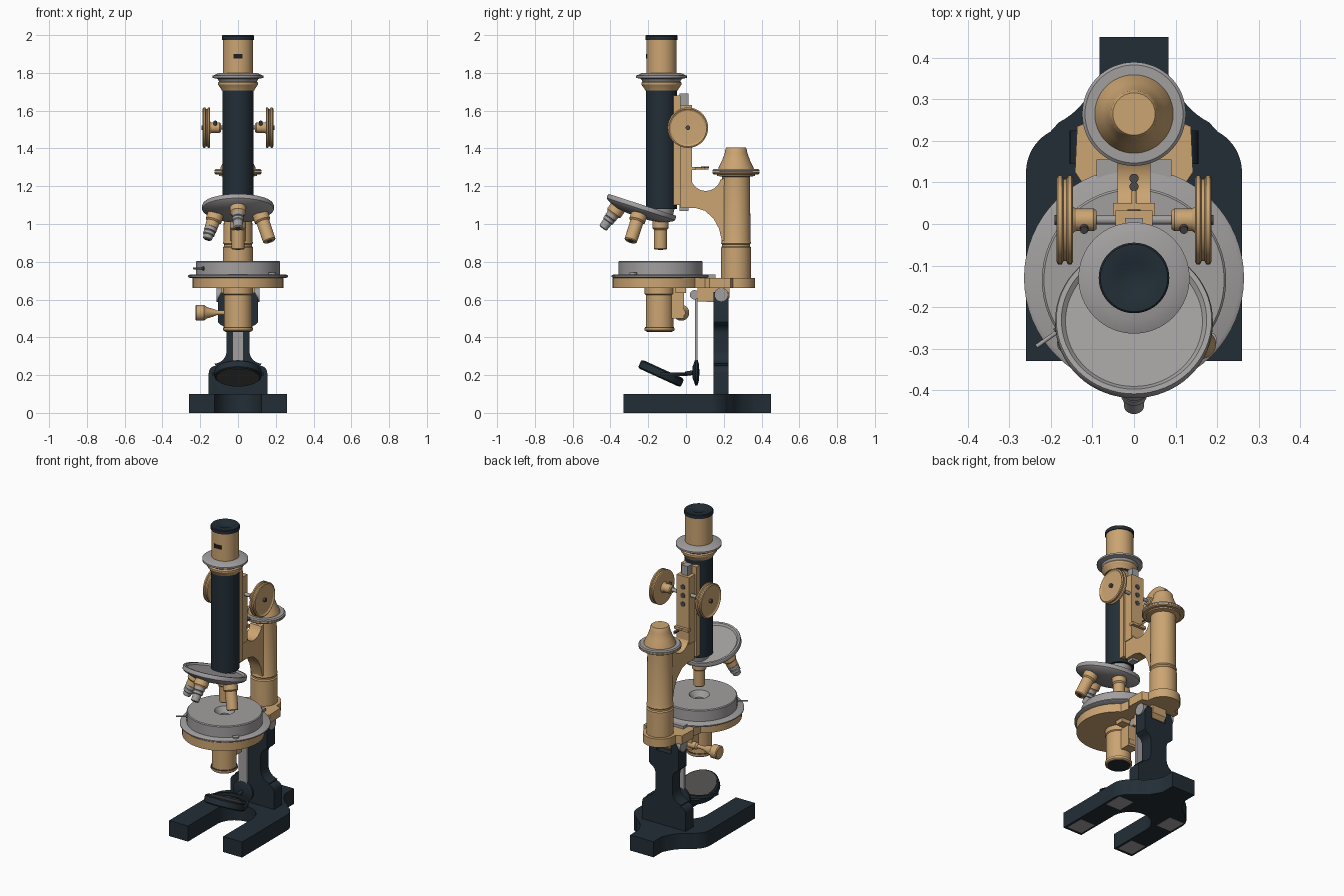
import bpy, bmesh, math
from mathutils import Vector, Matrix

def mat(name, c):
    m = bpy.data.materials.new(name)
    m.diffuse_color = (*c, 1)
    return m

BRASS = mat("brass", (0.6, 0.375, 0.17))
STEEL = mat("steel_grey", (0.36, 0.345, 0.345))
DARK = mat("blue_black_enamel", (0.016, 0.027, 0.037))
GLASS = mat("mirror_grey", (0.075, 0.07, 0.068))
BLACK = mat("black_holes", (0.014, 0.014, 0.014))

def finish(name, bm, m):
    bmesh.ops.remove_doubles(bm, verts=bm.verts, dist=1e-5)
    bmesh.ops.recalc_face_normals(bm, faces=bm.faces)
    me = bpy.data.meshes.new(name)
    bm.to_mesh(me)
    bm.free()
    me.materials.append(m)
    for p in me.polygons:
        p.use_smooth = True
    me.set_sharp_from_angle(angle=math.radians(32))
    ob = bpy.data.objects.new(name, me)
    bpy.context.collection.objects.link(ob)
    return ob

def lathe(name, prof, c, m, d=(0, 0, 1), n=64):
    """Spin (radius, height) points about direction d through c."""
    bm = bmesh.new()
    rot = Vector(d).to_track_quat('Z', 'Y').to_matrix().to_4x4()
    rings = [[bm.verts.new((r * math.cos(2 * math.pi * i / n), r * math.sin(2 * math.pi * i / n), z))
              for i in range(n)] for r, z in prof]
    for a, b in zip(rings, rings[1:]):
        for i in range(n):
            bm.faces.new((a[i], a[(i + 1) % n], b[(i + 1) % n], b[i]))
    bmesh.ops.transform(bm, matrix=Matrix.Translation(c) @ rot, verts=bm.verts)
    return finish(name, bm, m)

def cyl(name, r, a, b, m, n=32):
    """Solid cylinder from point a to point b."""
    d = Vector(b) - Vector(a)
    return lathe(name, [(0, 0), (r, 0), (r, d.length), (0, d.length)], a, m, d, n)

def prism(name, pts, axis, lo, hi, m):
    """Extrude an outline along an axis."""
    f = {'x': lambda p, t: (t, p[0], p[1]), 'y': lambda p, t: (p[0], t, p[1]),
         'z': lambda p, t: (p[0], p[1], t)}[axis]
    bm = bmesh.new()
    face = bm.faces.new([bm.verts.new(f(p, lo)) for p in pts])
    g = bmesh.ops.extrude_face_region(bm, geom=[face])
    off = Vector(f((0, 0), hi - lo))
    bmesh.ops.translate(bm, vec=off, verts=[v for v in g['geom'] if isinstance(v, bmesh.types.BMVert)])
    return finish(name, bm, m)

def box(name, x, y, z, m):
    return prism(name, [(x[0], y[0]), (x[1], y[0]), (x[1], y[1]), (x[0], y[1])], 'z', z[0], z[1], m)

def arc(cx, cy, r, a0, a1, n=12):
    return [(cx + r * math.cos(math.radians(a0 + (a1 - a0) * i / n)),
             cy + r * math.sin(math.radians(a0 + (a1 - a0) * i / n))) for i in range(n + 1)]

def sym(half):
    """Mirror a right-hand outline to the left."""
    return half + [(-x, y) for x, y in reversed(half) if abs(x) > 1e-6]

TY, CY = -0.13, 0.265   # optical axis and column axis

# Horseshoe foot with ogee shoulders and a tail
half = [(0, 0.09)] + arc(0, -0.035, 0.125, 84, 0, 14) + [(0.125, -0.33), (0.26, -0.33)]
half += arc(0.15, 0.125, 0.11, 0, 62, 10) + arc(0.263, 0.405, 0.18, 243, 202, 8) + [(0.083, 0.36), (0.083, 0.45)]
prism("horseshoe_foot", sym(half), 'z', 0, 0.1, DARK)
for s in (-1, 1):
    for y in (-0.25, 0.1):
        box("foot_pad", sorted((s * 0.14, s * 0.245)), (y - 0.06, y + 0.06), (-0.0005, 0.002), STEEL)

# Pillar with flared foot and forked head
half = [(0.155, 0.1), (0.155, 0.21)] + arc(0.115, 0.21, 0.04, 15, 85, 6) + arc(0.13, 0.33, 0.07, 265, 180, 8)
half += [(0.06, 0.42)] + arc(0.11, 0.42, 0.05, 180, 110, 6) + [(0.105, 0.48), (0.105, 0.61), (0.09, 0.64), (0.052, 0.64), (0.052, 0.57)]
prism("pillar", sym(half), 'y', 0.145, 0.225, DARK)
cyl("hinge_pin", 0.037, (-0.115, 0.187, 0.625), (0.115, 0.187, 0.625), STEEL)
prism("hinge_block", [(0.06, 0.59), (0.21, 0.585), (0.23, 0.61), (0.23, 0.67), (0.06, 0.67)], 'x', -0.05, 0.05, BRASS)

# Stage: brass plate with tail, steel rim, thick rotating table with well
half = [(0, -0.39)] + arc(0, -0.15, 0.24, -80, 55, 30) + [(0.125, 0.1), (0.142, 0.125), (0.137, 0.235), (0.1, 0.25)]
half += arc(0, CY, 0.1, 0, 90, 10)
prism("stage_plate", sym(half), 'z', 0.66, 0.715, BRASS)
lathe("stage_rim", [(0.06, 0.714), (0.255, 0.714), (0.265, 0.72), (0.265, 0.727), (0.255, 0.733), (0.06, 0.733)],
      (0, TY, 0), STEEL)
lathe("rotating_table", [(0.045, 0.725), (0.222, 0.725), (0.222, 0.8), (0.217, 0.805), (0.06, 0.805), (0.035, 0.77),
                         (0.035, 0.725), (0.045, 0.725)], (0, -0.135, 0), STEEL)
cyl("stage_well", 0.036, (0, -0.135, 0.72), (0, -0.135, 0.755), GLASS)
box("stage_back_bar", (-0.09, 0.09), (0.06, 0.155), (0.714, 0.732), STEEL)
cyl("stage_screw", 0.005, (-0.15, -0.235, 0.765), (-0.235, -0.295, 0.765), STEEL, 12)
cyl("stage_screw_collar", 0.011, (-0.18, -0.256, 0.765), (-0.188, -0.262, 0.765), GLASS, 16)
cyl("stage_stud", 0.02, (0.18, -0.28, 0.73), (0.18, -0.28, 0.742), STEEL, 20)

# Substage condenser with its side knob and bracket
lathe("condenser_sleeve", [(0, 0.45), (0.073, 0.45), (0.073, 0.625), (0.079, 0.63), (0.079, 0.66), (0, 0.66)], (0, -0.14, 0), BRASS)
lathe("condenser_ring", [(0, 0.432), (0.072, 0.432), (0.079, 0.438), (0.079, 0.45), (0, 0.452)], (0, -0.14, 0), BRASS)
cyl("condenser_groove", 0.0765, (0, -0.14, 0.449), (0, -0.14, 0.455), GLASS, 64)
cyl("condenser_lens", 0.066, (0, -0.14, 0.429), (0, -0.14, 0.434), DARK)
box("condenser_bracket", (-0.035, 0.035), (-0.08, -0.01), (0.5, 0.66), BRASS)
box("condenser_rail", (-0.09, 0.09), (-0.055, 0.0), (0.635, 0.66), BRASS)
lathe("condenser_knob", [(0, -0.03), (0.022, -0.03), (0.022, 0.06), (0.012, 0.07), (0.012, 0.11), (0.02, 0.13), (0.03, 0.165),
                         (0.042, 0.18), (0.042, 0.22), (0.036, 0.225), (0, 0.225)], (0, -0.025, 0.53), BRASS, (-1, 0, 0), 40)

# Mirror on its hanger
box("mirror_hanger", (-0.03, 0.03), (0.047, 0.062), (0.2, 0.64), STEEL)
cyl("hanger_pivot", 0.025, (-0.05, 0.045, 0.625), (0.05, 0.045, 0.625), STEEL)
lathe("mirror_pivot_disc", [(0, -0.02), (0.03, -0.02), (0.07, -0.006), (0.07, 0.006), (0.04, 0.014), (0, 0.016)],
      (0, 0.055, 0.215), DARK, (0, 1, 0))
cyl("mirror_stem", 0.012, (0, 0.05, 0.215), (0, -0.005, 0.207), DARK, 16)
prism("mirror_fork", arc(0, -0.135, 0.138, 0, 180, 24) + arc(0, -0.135, 0.126, 180, 0, 24), 'z', 0.195, 0.215, DARK)
MC, MD = (0, -0.132, 0.209), (0, 0.415, 0.91)
lathe("mirror_rim", [(0, -0.022), (0.118, -0.022), (0.124, -0.017), (0.124, 0.017), (0.118, 0.022), (0, 0.022)], MC, DARK, MD)
lathe("mirror_faces", [(0, -0.025), (0.113, -0.025), (0.113, 0.025), (0, 0.025)], MC, GLASS, MD)

# Column with fine-focus head
lathe("column", [(0, 0.71), (0.08, 0.71), (0.08, 0.875), (0.074, 0.882), (0.074, 0.892), (0.08, 0.898), (0.076, 0.91),
                 (0.074, 1.25), (0.1, 1.255), (0.1, 1.265), (0, 1.265)], (0, CY, 0), BRASS)
lathe("fine_focus_flange", [(0, 1.263), (0.118, 1.263), (0.125, 1.268), (0.125, 1.276), (0, 1.278)], (0, CY, 0), BRASS)
lathe("fine_focus_ring", [(0, 1.276), (0.125, 1.277), (0.125, 1.284), (0.118, 1.29), (0, 1.29)], (0, CY, 0), STEEL)
lathe("fine_focus_knob", [(0, 1.288), (0.095, 1.288), (0.092, 1.3), (0.075, 1.335), (0.06, 1.375), (0.056, 1.398),
                          (0.051, 1.405), (0, 1.405)], (0, CY, 0), BRASS)

# Curved arm joining column and tube slide
outline = [(-0.03, 1.085), (-0.03, 1.22), (0.03, 1.22)] + arc(0.105, 1.255, 0.08, 195, 345, 12) + [(0.22, 1.25), (0.22, 0.92)]
outline += [(0.19, 0.91), (0.175, 0.975), (0.145, 1.03), (0.1, 1.07), (0.05, 1.085)]
prism("arm", outline, 'x', -0.04, 0.04, BRASS)

# Tube slide, rack and pinion block
box("slide_block", (-0.045, 0.045), (-0.03, 0.032), (1.2, 1.63), BRASS)
box("slide_plate", (-0.055, 0.055), (-0.065, -0.028), (1.1, 1.68), BRASS)
box("rack", (-0.022, 0.022), (-0.035, 0.014), (1.07, 1.69), STEEL)
for z in (1.45, 1.505, 1.56):
    cyl("slide_screw", 0.016, (0, 0.03, z), (0, 0.035, z), GLASS, 20)
cyl("arm_lever", 0.006, (0, 0.02, 1.295), (0, 0.12, 1.295), BRASS, 12)
for y in (0.09, 0.11):
    cyl("arm_lever_screw", 0.011, (0, y, 1.297), (0, y, 1.304), GLASS, 16)
box("arm_lever_clip", (-0.05, 0.05), (0.02, 0.05), (1.285, 1.302), BRASS)

# Coarse-focus knobs, mirrored left and right
cyl("focus_axle", 0.011, (-0.17, 0.01, 1.51), (0.17, 0.01, 1.51), STEEL, 20)
for s in (-1, 1):
    c = (0, 0.01, 1.51)
    lathe("focus_knob", [(0, 0.15), (0.06, 0.15), (0.1, 0.147), (0.107, 0.15), (0.107, 0.159), (0.099, 0.163), (0.099, 0.17),
                         (0.107, 0.174), (0.107, 0.183), (0.1, 0.187), (0.09, 0.18), (0.03, 0.178), (0, 0.178)], c, BRASS, (s, 0, 0))
    lathe("focus_hub", [(0, 0.09), (0.022, 0.09), (0.027, 0.097), (0.027, 0.14), (0.035, 0.152), (0, 0.152)], c, BRASS, (s, 0, 0), 32)
    cyl("focus_knob_pin", 0.012, (s * 0.17, 0.01, 1.51), (s * 0.192, 0.01, 1.51), GLASS, 16)
    cyl("hub_screw", 0.01, (s * 0.12, 0.0, 1.51), (s * 0.12, -0.015, 1.543), GLASS, 12)

# Body tube, collars and eyepiece
cyl("body_tube", 0.083, (0, TY, 1.08), (0, TY, 1.712), DARK, 64)
lathe("tube_collar", [(0, 1.708), (0.087, 1.708), (0.09, 1.715), (0.106, 1.738), (0.106, 1.748), (0.092, 1.765), (0, 1.765)],
      (0, TY, 0), BRASS)
lathe("draw_tube_ring", [(0, 1.755), (0.1, 1.755), (0.108, 1.768), (0.134, 1.774), (0.134, 1.785), (0.1, 1.8), (0, 1.8)],
      (0, TY, 0), STEEL)
cyl("eyepiece_tube", 0.08, (0, TY, 1.79), (0, TY, 1.98), BRASS, 64)
lathe("eyepiece_cap", [(0, 1.975), (0.085, 1.975), (0.085, 1.996), (0.081, 2.0), (0.045, 2.0), (0.03, 1.992), (0, 1.992)],
      (0, TY, 0), DARK)
box("eyepiece_plate", (-0.025, 0.025), (TY - 0.081, TY - 0.075), (1.875, 1.9), BLACK)

# Tilted revolving nosepiece
t = math.radians(18)
N = Vector((0, -math.sin(t), -math.cos(t)))
U = Vector((0, math.cos(t), -math.sin(t)))
C = Vector((0, -0.235, 1.09))
lathe("nosepiece", [(0, -0.002), (0.165, -0.002), (0.175, -0.012), (0.187, -0.012), (0.19, -0.006), (0.19, 0.012), (0.18, 0.022),
                    (0.13, 0.045), (0.06, 0.055), (0, 0.055)], C, STEEL, N)
lathe("tube_foot", [(0, 1.04), (0.06, 1.04), (0.07, 1.085), (0, 1.085)], (0, TY, 0), STEEL)

# Four objectives around the nosepiece
for ang, length, tip in ((0, 0.193, False), (90, 0.2, False), (180, 0.18, True), (270, 0.19, True)):
    a = math.radians(ang)
    out = U * math.cos(a) + Vector((1, 0, 0)) * math.sin(a)
    base = C + out * 0.105
    d = N * math.cos(t) + out * math.sin(t)
    mid = {180: 0.095, 270: 0.125}.get(ang, length)
    lathe("objective_barrel", [(0, 0.024), (0.043, 0.024), (0.043, 0.08), (0.035, 0.088), (0.034, mid - 0.005), (0.03, mid), (0, mid)],
          base, BRASS, d, 40)
    if tip:
        m0, e = mid - 0.005, length
        lathe("objective_tip", [(0, m0), (0.033, m0), (0.033, m0 + 0.02), (0.028, m0 + 0.023), (0.031, m0 + 0.027),
                                (0.031, m0 + 0.042), (0.026, m0 + 0.046), (0.024, e - 0.004), (0.018, e), (0, e)], base, STEEL, d, 40)
    cyl("objective_lens", 0.014, base + d * (length - 0.01), base + d * (length + 0.001), GLASS, 20)
